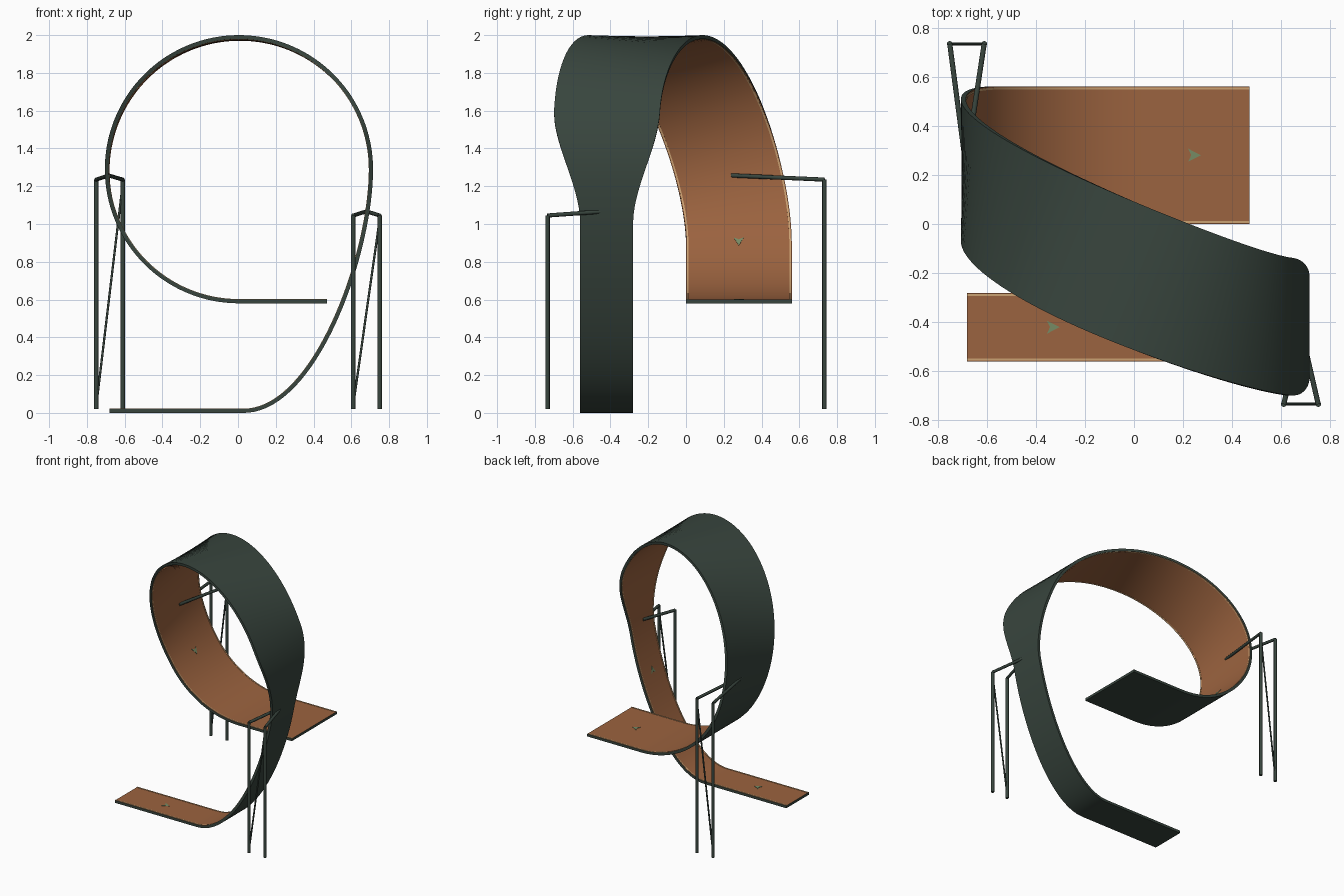
import bpy, bmesh, math
from mathutils import Vector
from mathutils.geometry import interpolate_bezier

if "Cube" in bpy.data.objects:
    bpy.data.objects.remove(bpy.data.objects["Cube"])


def material(name, rgb):
    m = bpy.data.materials.new(name)
    m.diffuse_color = (*rgb, 1)
    m.use_nodes = True
    m.node_tree.nodes["Principled BSDF"].inputs["Base Color"].default_value = m.diffuse_color
    return m


ORANGE = material("deck_orange", (0.33, 0.125, 0.05))
GREEN = material("dark_green", (0.04, 0.06, 0.048))
TAN = material("edge_tan", (0.6, 0.36, 0.17))
SAGE = material("arrow_green", (0.18, 0.26, 0.13))

# Side profile of the track (x, z): flat entry, rise, loop, flat exit
CX, CZ, R = 0.005, 1.29, 0.70
path = [Vector((-0.68, 0.01))]
rise = interpolate_bezier((0.03, 0.01, 0), (0.41, 0.01, 0), (CX + R, 0.84, 0), (CX + R, CZ, 0), 60)
path += [Vector(p[:2]) for p in rise]
loop_start = len(path) - 1
path += [Vector((CX + R * math.cos(a), CZ + R * math.sin(a)))
         for a in (math.radians(2.7 * i) for i in range(1, 101))]
path.append(Vector((0.47, CZ - R)))
dist = [0.0]
for p, q in zip(path, path[1:]):
    dist.append(dist[-1] + (q - p).length)
S1, END = dist[loop_start], dist[-1]


def along(s):
    s = min(max(s, 0), END)
    i = next(k for k in range(1, len(dist)) if s <= dist[k])
    return path[i - 1].lerp(path[i], (s - dist[i - 1]) / (dist[i] - dist[i - 1]))


def smooth(s, a, b):
    t = min(max((s - a) / (b - a), 0), 1)
    return t * t * (3 - 2 * t)


def centre(s):
    return -0.42 + 0.70 * smooth(s, S1 + 0.244, S1 + 2.627)


def half_width(s):
    return 0.14 + 0.14 * smooth(s, S1 - 0.29, S1 + 0.32)


def place(s, v, h):
    """Point on the track: distance s, sideways v, height h towards the inside."""
    slope = (centre(s + 0.005) - centre(s - 0.005)) / 0.01
    k = math.hypot(1, slope)
    u = s - v * slope / k
    p = along(u)
    t = (along(u + 0.01) - along(u - 0.01)).normalized()
    return (p.x - t.y * h, centre(s) + v / k, p.y + t.x * h)


def finish(name, verts, faces, mats):
    me = bpy.data.meshes.new(name)
    me.from_pydata(verts, [], faces)
    for m in mats:
        me.materials.append(m)
    bm = bmesh.new()
    bm.from_mesh(me)
    bmesh.ops.recalc_face_normals(bm, faces=bm.faces)
    bm.to_mesh(me)
    bm.free()
    ob = bpy.data.objects.new(name, me)
    bpy.context.collection.objects.link(ob)
    bpy.ops.object.select_all(action='DESELECT')
    ob.select_set(True)
    bpy.context.view_layer.objects.active = ob
    bpy.ops.object.shade_smooth_by_angle(angle=math.radians(35))
    return ob


def ribbon(name, va, vb, h0, h1, mats, n=220):
    """Closed strip along the whole track; last material goes on the inside face."""
    verts = []
    for i in range(n + 1):
        s = END * i / n
        a, b = va(s), vb(s)
        verts += [place(s, a, h0), place(s, b, h0), place(s, b, h1), place(s, a, h1)]
    faces = [(0, 1, 2, 3), tuple(4 * n + k for k in range(4))]
    for i in range(n):
        for k in range(4):
            j = (k + 1) % 4
            faces.append((4 * i + k, 4 * i + j, 4 * i + 4 + j, 4 * i + 4 + k))
    ob = finish(name, verts, faces, mats)
    if len(mats) > 1:
        for i in range(n):
            ob.data.polygons[2 + 4 * i + 2].material_index = 1


# Track deck and its edge lines
ribbon("track_deck", lambda s: -half_width(s), half_width, -0.01, 0.01, [GREEN, ORANGE])
for side, name in ((-1, "edge_line_front"), (1, "edge_line_back")):
    ribbon(name, lambda s: side * (half_width(s) - 0.013), lambda s: side * (half_width(s) - 0.005),
           0.008, 0.0125, [TAN])

# Direction arrows on the riding surface
for s in (0.35, 1.65, S1 + 0.62, S1 + 1.61, S1 + 2.61, END - 0.225):
    outline = [(0.027, 0), (-0.025, 0.027), (-0.012, 0), (-0.025, -0.027)]
    verts = [place(s + a, b, h) for h in (0.009, 0.0125) for a, b in outline]
    faces = [(0, 1, 2), (0, 2, 3), (4, 5, 6), (4, 6, 7)]
    faces += [(k, (k + 1) % 4, 4 + (k + 1) % 4, 4 + k) for k in range(4)]
    finish("direction_arrow", verts, faces, [SAGE])


def bar(name, a, b, r):
    a, b = Vector(a), Vector(b)
    bpy.ops.mesh.primitive_cylinder_add(vertices=10, radius=r, depth=(b - a).length, location=(a + b) / 2)
    ob = bpy.context.object
    ob.name = name
    ob.rotation_euler = (b - a).to_track_quat('Z', 'Y').to_euler()
    ob.data.materials.append(GREEN)
    bpy.ops.object.shade_smooth_by_angle(angle=math.radians(40))


# Supports: two posts, a diagonal brace and two arms reaching the track
for side, x, y, top, tip in (("left", -0.68, 0.733, 1.235, (-0.685, 0.24, 1.257)),
                             ("right", 0.68, -0.733, 1.045, (0.68, -0.43, 1.067))):
    for dx in (-0.07, 0.07):
        bar(side + "_post", (x + dx, y, 0.02), (x + dx, y, top), 0.012)
        bar(side + "_arm", (x + dx, y, top), tip, 0.011)
    bar(side + "_brace", (x - 0.07, y, 0.04), (x + 0.07, y, top - 0.02), 0.006)
